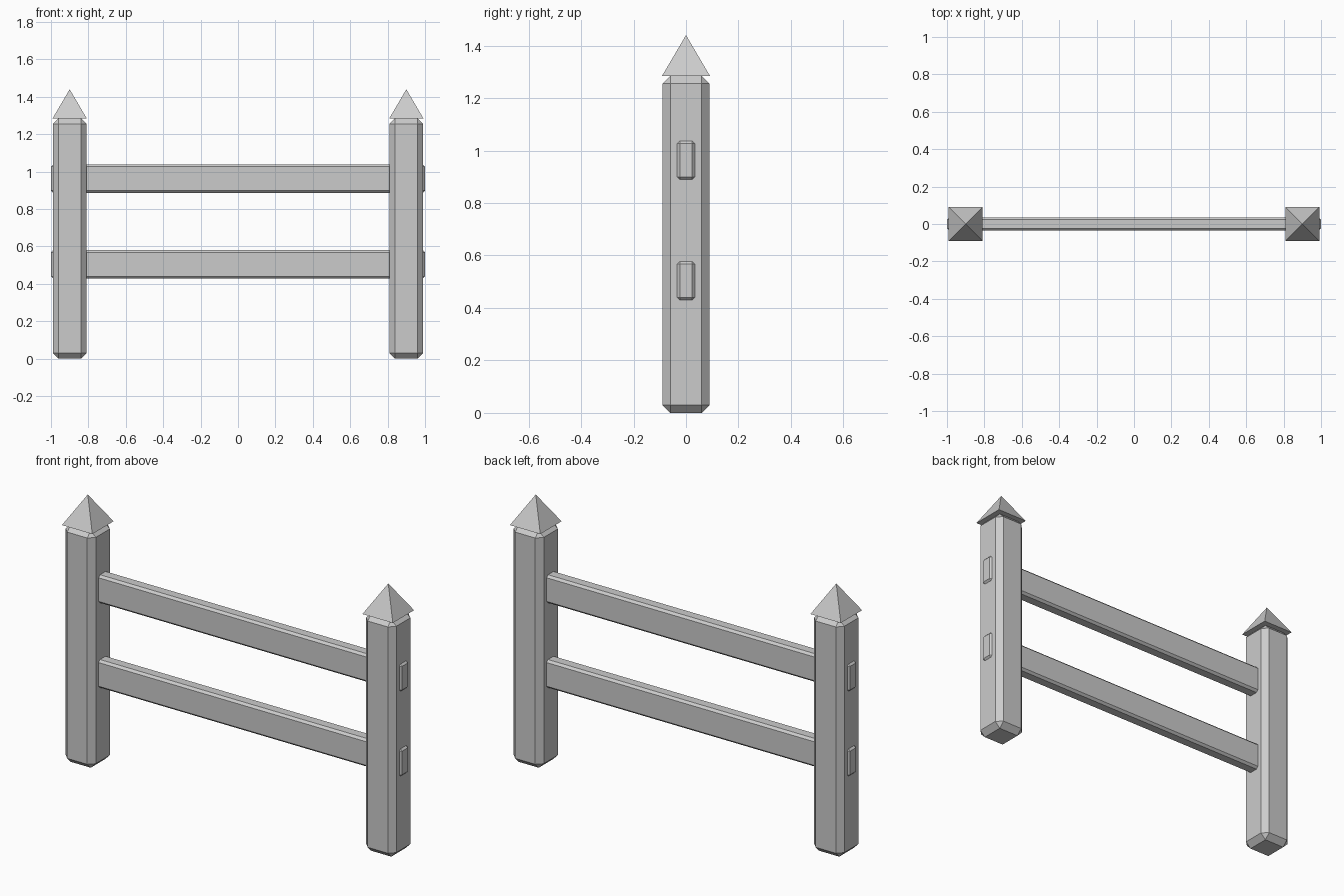
import bpy
import bmesh
from math import pi, sqrt
from mathutils import Matrix

cube = bpy.data.objects.get("Cube")
if cube:
    bpy.data.objects.remove(cube, do_unlink=True)

# Single plain grey
grey = bpy.data.materials.new("plain grey")
grey.use_nodes = True
colour = (0.6, 0.6, 0.6, 1)
grey.diffuse_color = colour
grey.node_tree.nodes["Principled BSDF"].inputs["Base Color"].default_value = colour


def finish(name, bm, location):
    mesh = bpy.data.meshes.new(name)
    bm.to_mesh(mesh)
    bm.free()
    mesh.materials.append(grey)
    obj = bpy.data.objects.new(name, mesh)
    obj.location = location
    bpy.context.collection.objects.link(obj)


def chamfered_box(name, size, location, chamfer):
    bm = bmesh.new()
    bmesh.ops.create_cube(bm, size=1, matrix=Matrix.Diagonal((*size, 1)))
    bmesh.ops.bevel(bm, geom=bm.edges[:], offset=chamfer, segments=1,
                    affect='EDGES')
    finish(name, bm, location)


def pyramid(name, half_width, height, location):
    bm = bmesh.new()
    bmesh.ops.create_cone(bm, cap_ends=True, segments=4,
                          radius1=half_width * sqrt(2), radius2=0, depth=height,
                          matrix=Matrix.Rotation(pi / 4, 4, 'Z'))
    bmesh.ops.remove_doubles(bm, verts=bm.verts[:], dist=0.0001)
    finish(name, bm, location)


POST_HEIGHT = 1.285
CAP_HEIGHT = 0.155

# Posts with pointed caps
for side, x in (("left", 0.9), ("right", -0.9)):
    chamfered_box(side + "_post", (0.18, 0.18, POST_HEIGHT),
                  (x, 0, POST_HEIGHT / 2), 0.03)
    pyramid(side + "_post_cap", 0.091, CAP_HEIGHT,
            (x, 0, POST_HEIGHT + CAP_HEIGHT / 2))

# Rails running through both posts
for level, z in (("upper", 0.963), ("lower", 0.504)):
    chamfered_box(level + "_rail", (2, 0.071, 0.152), (0, 0, z), 0.012)
